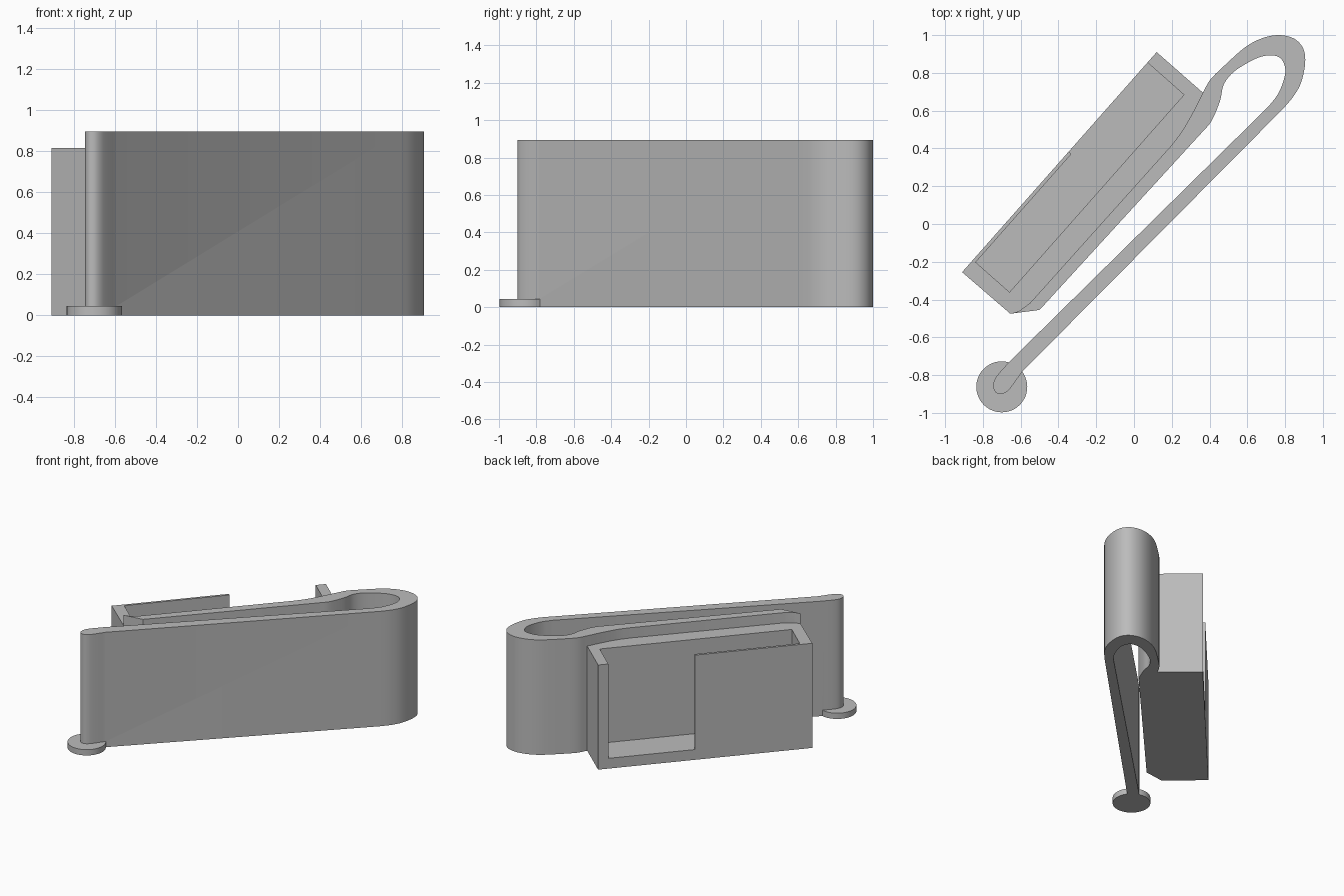
import bpy, bmesh, math
from mathutils import Vector

cube = bpy.data.objects.get("Cube")
if cube:
    bpy.data.objects.remove(cube, do_unlink=True)

grey = bpy.data.materials.new("plain grey")
grey.use_nodes = True
COLOUR = (0.5, 0.5, 0.5, 1)
grey.diffuse_color = COLOUR
grey.node_tree.nodes["Principled BSDF"].inputs["Base Color"].default_value = COLOUR


def prism(name, outline, z0, z1):
    """Extrude a closed plan outline from z0 to z1."""
    bm = bmesh.new()
    face = bm.faces.new([bm.verts.new((x, y, z0)) for x, y in outline])
    top = bmesh.ops.extrude_face_region(bm, geom=[face])["geom"]
    bmesh.ops.translate(bm, vec=(0, 0, z1 - z0),
                        verts=[v for v in top if isinstance(v, bmesh.types.BMVert)])
    bmesh.ops.recalc_face_normals(bm, faces=bm.faces)
    mesh = bpy.data.meshes.new(name)
    bm.to_mesh(mesh)
    bm.free()
    mesh.materials.append(grey)
    obj = bpy.data.objects.new(name, mesh)
    bpy.context.collection.objects.link(obj)
    return obj


def smooth(points, steps=5):
    """Catmull-Rom curve through the points."""
    p = [Vector(q) for q in points]
    p = [2 * p[0] - p[1]] + p + [2 * p[-1] - p[-2]]
    out = []
    for a, b, c, d in zip(p, p[1:], p[2:], p[3:]):
        for i in range(steps):
            t = i / steps
            out.append(0.5 * (2 * b + (c - a) * t + (2 * a - 5 * b + 4 * c - d) * t * t
                              + (3 * b - a - 3 * c + d) * t ** 3))
    return out + [p[-2]]


def combine(obj, other, operation):
    """Apply a boolean and drop the second object."""
    bpy.context.view_layer.objects.active = obj
    mod = obj.modifiers.new("cut", "BOOLEAN")
    mod.operation, mod.object, mod.solver = operation, other, "EXACT"
    bpy.ops.object.modifier_apply(modifier=mod.name)
    bpy.data.objects.remove(other, do_unlink=True)


# Tray axes: u runs along the tray, n points out of its open side
U, N = Vector((0.662, 0.749)), Vector((-0.749, 0.662))


def tray_rect(u0, u1, n0, n1):
    return [U * u + N * n for u, n in ((u0, n0), (u1, n0), (u1, n1), (u0, n1))]


# Spring clip: outer bend, long arm with rounded tip, inner bend, short arm
outer_bend = smooth([(0.19, 0.407), (0.25, 0.485), (0.307, 0.582), (0.365, 0.695),
                     (0.405, 0.765), (0.48, 0.84), (0.59, 0.937), (0.68, 0.984),
                     (0.77, 1.0), (0.85, 0.98), (0.897, 0.926), (0.906, 0.85),
                     (0.885, 0.75), (0.845, 0.677), (0.794, 0.615)])
tip = smooth([(-0.593, -0.783), (-0.64, -0.85), (-0.67, -0.885), (-0.70, -0.90),
              (-0.73, -0.893), (-0.745, -0.86), (-0.73, -0.81), (-0.656, -0.725)])
inner_bend = smooth([(0.714, 0.624), (0.762, 0.688), (0.794, 0.767), (0.80, 0.83),
                     (0.77, 0.882), (0.71, 0.892), (0.64, 0.873), (0.534, 0.81),
                     (0.476, 0.74), (0.455, 0.65), (0.41, 0.545), (0.36, 0.485)])
heel = [(-0.50, -0.455), (-0.655, -0.475), (-0.61, -0.462), (-0.55, -0.418)]
clip = prism("clip_and_tray", outer_bend + tip + inner_bend + heel, 0, 0.895)

# Tray: solid block reaching into the short arm, hollowed, then opened on one side
tray = prism("tray", [(-0.91, -0.255), (0.12, 0.91), (0.365, 0.695), (0.40, 0.68),
                      (0.36, 0.56), (-0.50, -0.43), (-0.655, -0.475)], 0, 0.815)
combine(tray, prism("cavity", tray_rect(-0.707, 0.688, 0.255, 0.494), 0.08, 1), "DIFFERENCE")
combine(tray, prism("window", tray_rect(0.058, 0.688, 0.40, 0.60), 0.08, 1), "DIFFERENCE")
combine(clip, tray, "UNION")

# Round foot under the tip of the long arm
foot = prism("foot_disc", [(-0.70 + 0.135 * math.cos(i * math.tau / 48),
                            -0.862 + 0.135 * math.sin(i * math.tau / 48))
                           for i in range(48)], 0, 0.045)
combine(clip, foot, "UNION")

bpy.ops.object.select_all(action="DESELECT")
clip.select_set(True)
bpy.context.view_layer.objects.active = clip
bpy.ops.object.shade_smooth_by_angle(angle=math.radians(30))
